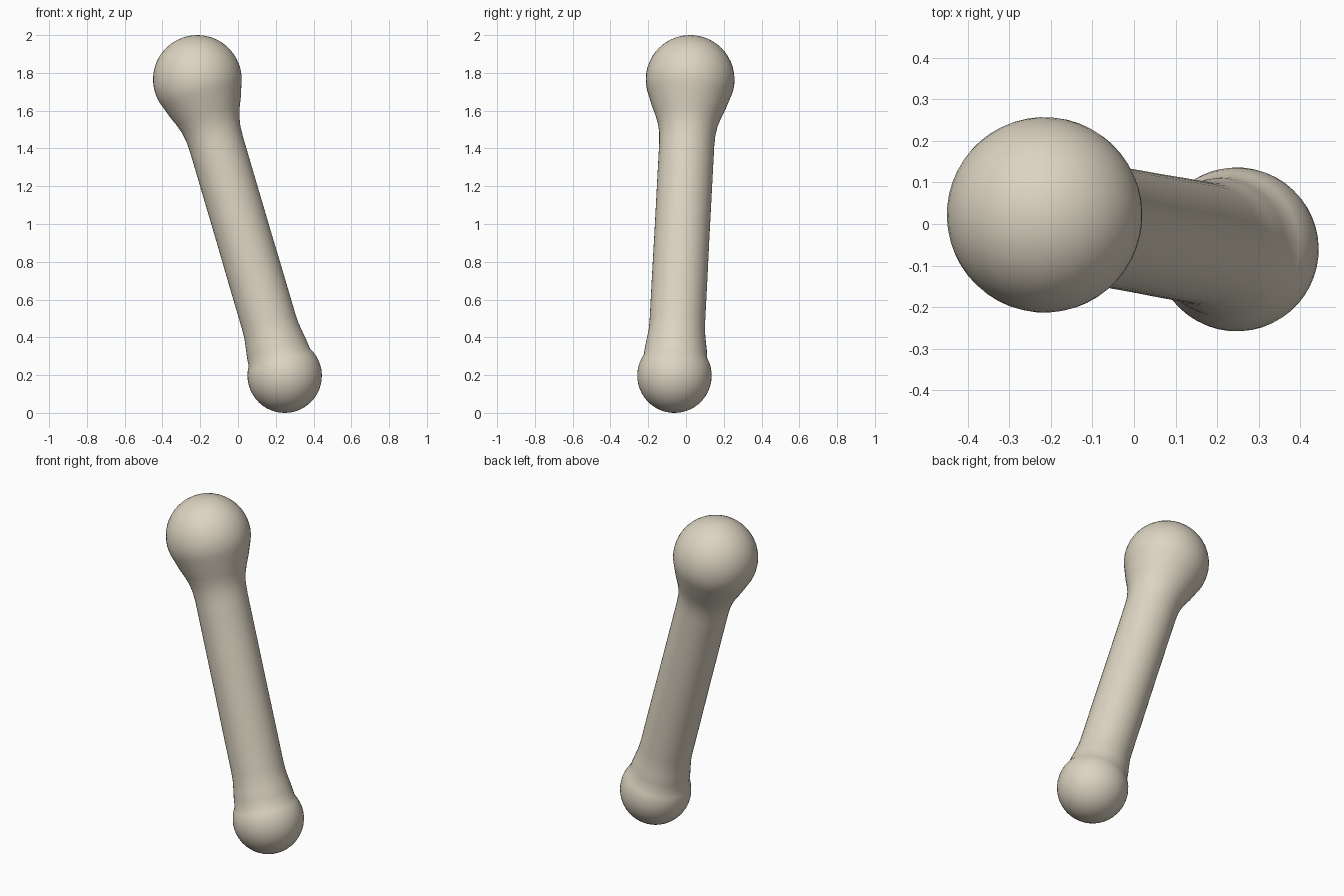
import bpy, bmesh, math
from mathutils import Vector

if "Cube" in bpy.data.objects:
    bpy.data.objects.remove(bpy.data.objects["Cube"])

SEGMENTS = 48
TOP, TOP_R = Vector((-0.215, 0.022, 1.765)), 0.235
BOTTOM, BOTTOM_R = Vector((0.247, -0.061, 0.197)), 0.197
axis = BOTTOM - TOP
length = axis.length

# Profile as (distance along the axis, radius): large knob, flared neck, shaft, small knob
def knob_arc(centre, radius, start, end, steps=16):
    angles = [start + (end - start) * i / steps for i in range(steps + 1)]
    return [(centre - radius * math.cos(a), radius * math.sin(a)) for a in angles]

profile = knob_arc(0, TOP_R, 0, math.radians(114))[1:]
profile += [(0.15, 0.196), (0.20, 0.175), (0.25, 0.158), (0.30, 0.149), (0.36, 0.146)]
profile += [(0.6, 0.146), (0.85, 0.146), (1.1, 0.147), (length - 0.30, 0.147)]
profile += [(length - 0.25, 0.149), (length - 0.20, 0.156), (length - 0.15, 0.164)]
profile += knob_arc(length, BOTTOM_R, math.radians(59), math.pi)[:-1]

# Spin the profile into a closed skin
bm = bmesh.new()
rings = []
for t, r in profile:
    rings.append([bm.verts.new((r * math.cos(a), r * math.sin(a), t))
                  for a in (2 * math.pi * k / SEGMENTS for k in range(SEGMENTS))])
start_tip = bm.verts.new((0, 0, -TOP_R))
end_tip = bm.verts.new((0, 0, length + BOTTOM_R))
for k in range(SEGMENTS):
    n = (k + 1) % SEGMENTS
    for a, b in zip(rings, rings[1:]):
        bm.faces.new((a[k], a[n], b[n], b[k]))
    bm.faces.new((start_tip, rings[0][n], rings[0][k]))
    bm.faces.new((end_tip, rings[-1][k], rings[-1][n]))
bmesh.ops.recalc_face_normals(bm, faces=bm.faces)

# Tilt onto the leaning axis
turn = Vector((0, 0, 1)).rotation_difference(axis)
for v in bm.verts:
    v.co = TOP + turn @ v.co
for f in bm.faces:
    f.smooth = True

mesh = bpy.data.meshes.new("bone")
bm.to_mesh(mesh)
bm.free()

# Bone colour
ivory = bpy.data.materials.new("ivory")
ivory.diffuse_color = (0.72, 0.66, 0.54, 1)
ivory.use_nodes = True
ivory.node_tree.nodes["Principled BSDF"].inputs["Base Color"].default_value = ivory.diffuse_color
mesh.materials.append(ivory)
bone = bpy.data.objects.new("bone", mesh)
bpy.context.collection.objects.link(bone)
